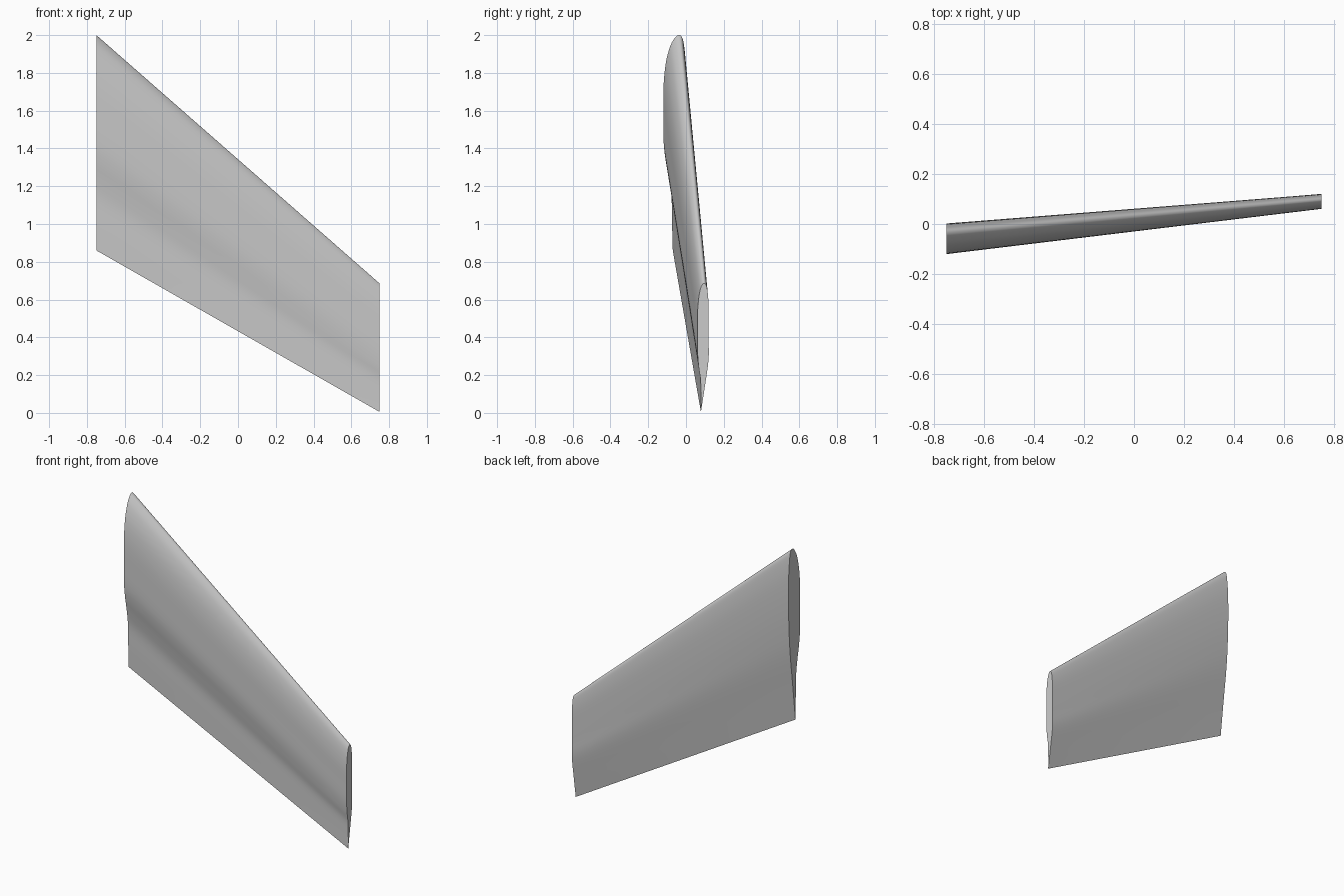
import bpy
import bmesh
import math
from mathutils import Vector

default_cube = bpy.data.objects.get("Cube")
if default_cube:
    bpy.data.objects.remove(default_cube, do_unlink=True)

# Wing outline: end positions, trailing edge heights and chord lengths
ROOT_X, TIP_X = -0.75, 0.75
ROOT_BASE, TIP_BASE = 0.86, 0.005
ROOT_CHORD, TIP_CHORD = 1.14, 0.68
STEPS = 4
SPANS = 12

# Aerofoil outline from the trailing edge, up the front, round the nose and
# down the back: chord fraction, depth at the root, depth at the tip
OUTLINE = [
    (0, -.07, .079), (.13, -.074, .079), (.25, -.077, .077),
    (.34, -.091, .068), (.42, -.108, .063), (.5, -.118, .061),
    (.62, -.12, .061), (.76, -.119, .061), (.87, -.107, .066),
    (.95, -.083, .075), (.99, -.056, .086), (1, -.037, .095),
    (.99, -.021, .105), (.95, -.01, .113), (.85, 0, .119),
    (.7, .002, .12), (.55, -.003, .12), (.4, -.015, .119),
    (.2, -.043, .1), (0, -.07, .079),
]


def make_material(name, colour):
    mat = bpy.data.materials.new(name)
    mat.use_nodes = True
    mat.diffuse_color = colour
    shader = next(n for n in mat.node_tree.nodes if n.type == 'BSDF_PRINCIPLED')
    shader.inputs["Base Color"].default_value = colour
    return mat


def smooth_outline(points, steps):
    """Pass a smooth spline through the points, dropping the repeated end."""
    pts = [Vector(p) for p in points]
    result = []
    for i in range(len(pts) - 1):
        a, b = pts[i], pts[i + 1]
        before, after = pts[max(i - 1, 0)], pts[min(i + 2, len(pts) - 1)]
        tan_a, tan_b = (b - before) / 2, (after - a) / 2
        for s in range(steps):
            t = s / steps
            blend = t * t * (3 - 2 * t)
            result.append(a.lerp(b, blend)
                          + tan_a * (t * (1 - t) ** 2)
                          - tan_b * (t * t * (1 - t)))
    return result


def loft_wing(name, material):
    """Join the root and tip sections with straight spans and flat end caps."""
    outline = smooth_outline(OUTLINE, STEPS)
    bm = bmesh.new()
    rings = []
    for k in range(SPANS + 1):
        t = k / SPANS
        ring = []
        for fraction, root_y, tip_y in outline:
            root = Vector((ROOT_X, root_y, ROOT_BASE + ROOT_CHORD * fraction))
            tip = Vector((TIP_X, tip_y, TIP_BASE + TIP_CHORD * fraction))
            ring.append(bm.verts.new(root.lerp(tip, t)))
        rings.append(ring)
    count = len(outline)
    for inner, outer in zip(rings, rings[1:]):
        for i in range(count):
            j = (i + 1) % count
            bm.faces.new((inner[i], inner[j], outer[j], outer[i]))
    bm.faces.new(rings[0])
    bm.faces.new(rings[-1])
    bmesh.ops.recalc_face_normals(bm, faces=bm.faces)
    mesh = bpy.data.meshes.new(name)
    bm.to_mesh(mesh)
    bm.free()
    mesh.materials.append(material)
    obj = bpy.data.objects.new(name, mesh)
    bpy.context.collection.objects.link(obj)
    return obj


# Swept, tapered wing panel
wing = loft_wing("wing_panel", make_material("plain grey", (.6, .6, .6, 1)))
bpy.ops.object.select_all(action='DESELECT')
wing.select_set(True)
bpy.context.view_layer.objects.active = wing
bpy.ops.object.shade_smooth_by_angle(angle=math.radians(40))
